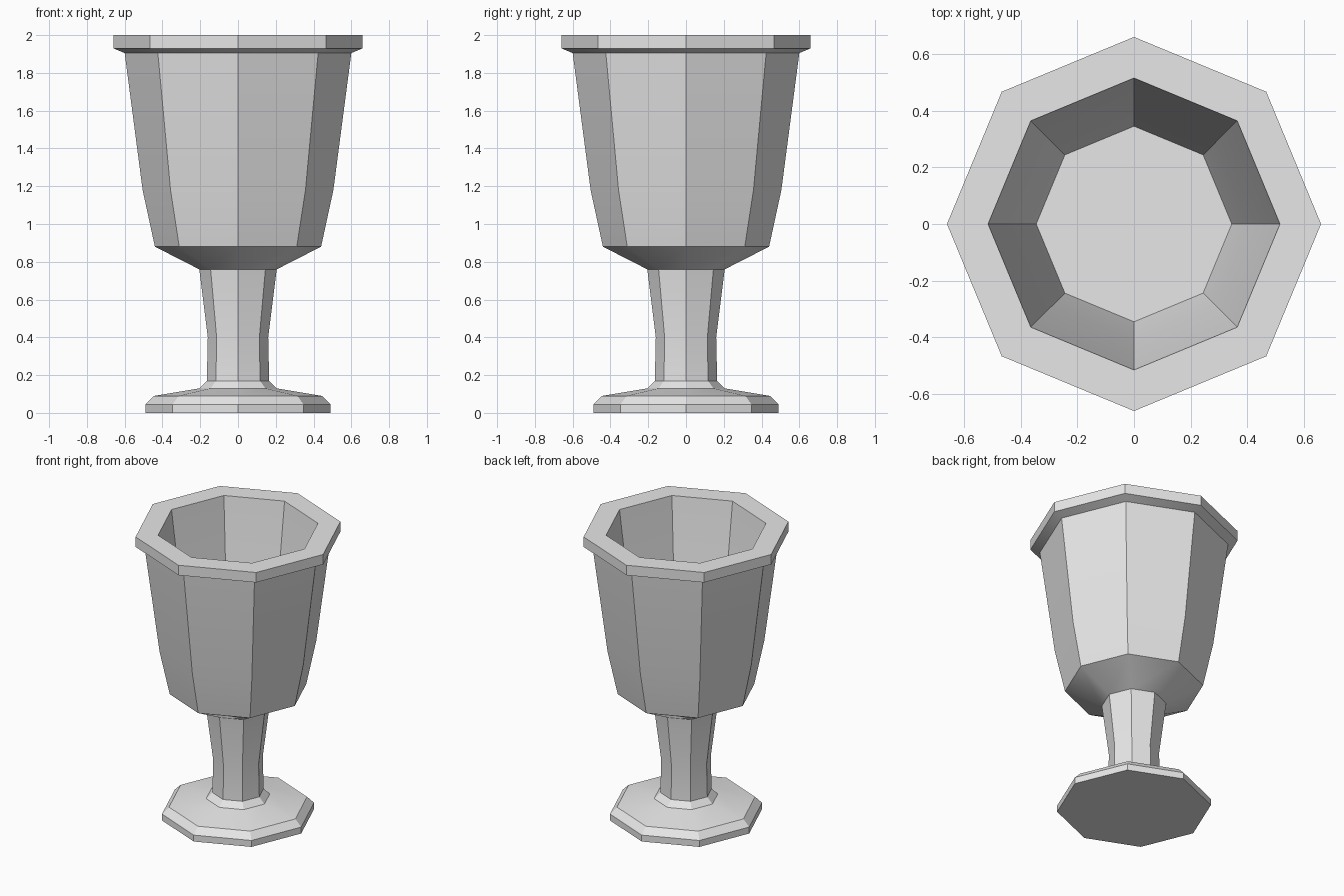
import bpy
import bmesh
from math import cos, sin, pi, radians

cube = bpy.data.objects.get("Cube")
if cube:
    bpy.data.objects.remove(cube, do_unlink=True)

SIDES = 8

# Single plain grey material
GREY = (0.8, 0.8, 0.8, 1.0)
grey = bpy.data.materials.new("plain_grey")
grey.use_nodes = True
grey.diffuse_color = GREY
grey.node_tree.nodes["Principled BSDF"].inputs["Base Color"].default_value = GREY


def lathe(name, profile):
    """Spin a (radius, height) profile into a faceted solid, capped at both ends."""
    bm = bmesh.new()
    rings = []
    for r, z in profile:
        angles = [2 * pi * i / SIDES for i in range(SIDES)]
        rings.append([bm.verts.new((r * cos(a), r * sin(a), z)) for a in angles])
    for low, high in zip(rings, rings[1:]):
        for i in range(SIDES):
            j = (i + 1) % SIDES
            bm.faces.new((low[i], low[j], high[j], high[i]))
    bm.faces.new(rings[0][::-1])
    bm.faces.new(rings[-1])
    mesh = bpy.data.meshes.new(name)
    bm.to_mesh(mesh)
    bm.free()
    mesh.materials.append(grey)
    obj = bpy.data.objects.new(name, mesh)
    bpy.context.collection.objects.link(obj)
    bpy.ops.object.select_all(action="DESELECT")
    obj.select_set(True)
    bpy.context.view_layer.objects.active = obj
    bpy.ops.object.shade_smooth_by_angle(angle=radians(30))
    return obj


# Foot, stem, bowl, rim and hollow inside as one continuous profile
foot = [(0.49, 0), (0.49, 0.045), (0.445, 0.09), (0.205, 0.13)]
stem = [(0.165, 0.17), (0.16, 0.4), (0.205, 0.76)]
bowl = [(0.44, 0.88), (0.505, 1.18), (0.6, 1.905)]
rim = [(0.66, 1.93), (0.66, 2.0), (0.515, 2.0)]
inside = [(0.41, 1.18), (0.345, 0.89)]
lathe("goblet", foot + stem + bowl + rim + inside)
